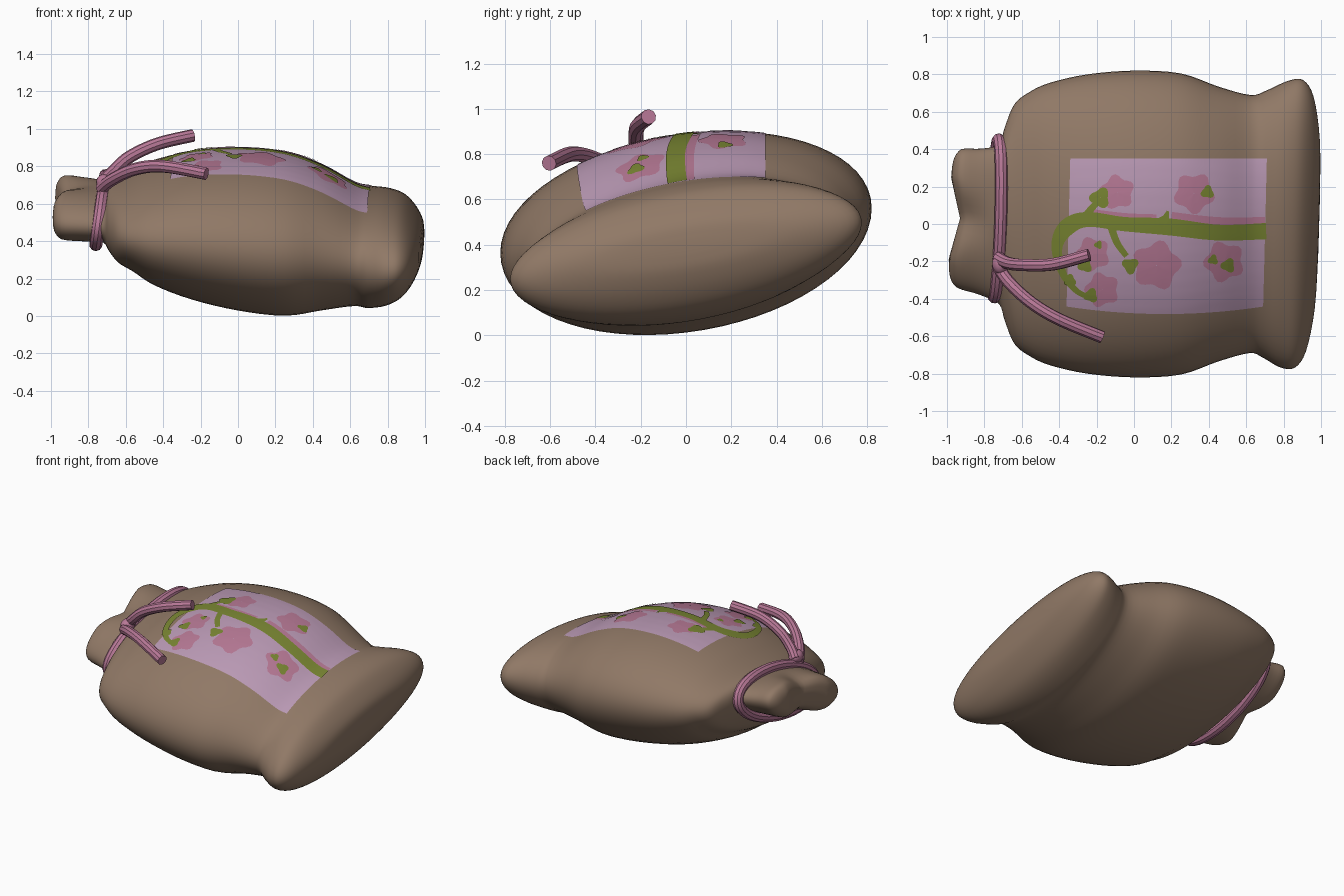
import bpy
import bmesh
from math import sin, cos, pi, exp
from mathutils import Vector
from mathutils.bvhtree import BVHTree

cube = bpy.data.objects.get("Cube")
if cube:
    bpy.data.objects.remove(cube, do_unlink=True)


def material(name, rgb):
    mat = bpy.data.materials.new(name)
    mat.use_nodes = True
    mat.diffuse_color = (*rgb, 1)
    bsdf = mat.node_tree.nodes["Principled BSDF"]
    bsdf.inputs["Base Color"].default_value = (*rgb, 1)
    bsdf.inputs["Roughness"].default_value = 0.8
    return mat


BURLAP = material("burlap brown", (0.28, 0.19, 0.133))
MAUVE = material("pale mauve", (0.49, 0.32, 0.46))
PINK = material("blossom pink", (0.47, 0.19, 0.30))
ROPE = material("ribbon pink", (0.48, 0.19, 0.31))
GREEN = material("leaf green", (0.19, 0.235, 0.032))


def smooth_path(points, steps):
    """Catmull-Rom interpolation through tuples of any length."""
    out = []
    last = len(points) - 1
    for i in range(last):
        p0, p1 = points[max(i - 1, 0)], points[i]
        p2, p3 = points[i + 1], points[min(i + 2, last)]
        for s in range(steps):
            t = s / steps
            out.append([b + 0.5 * t * (c - a + t * (2 * a - 5 * b + 4 * c - d + t * (3 * (b - c) + d - a)))
                        for a, b, c, d in zip(p0, p1, p2, p3)])
    out.append(list(points[-1]))
    return out


def make_object(name, verts, faces, mat, upward=False):
    mesh = bpy.data.meshes.new(name)
    mesh.from_pydata(verts, [], faces)
    bm = bmesh.new()
    bm.from_mesh(mesh)
    bmesh.ops.recalc_face_normals(bm, faces=bm.faces)
    if upward:
        bm.normal_update()
        for face in bm.faces:
            if face.normal.z < 0:
                face.normal_flip()
    for face in bm.faces:
        face.smooth = True
    bm.to_mesh(mesh)
    bm.free()
    mesh.materials.append(mat)
    obj = bpy.data.objects.new(name, mesh)
    bpy.context.collection.objects.link(obj)
    return obj


# Sack: lofted cross-sections as x, half width, centre z, half height, sideways tilt
sections = [
    (-.93, .20, .58, .05, .24), (-.92, .31, .58, .11, .24), (-.88, .37, .58, .15, .24),
    (-.80, .39, .57, .15, .22), (-.72, .43, .56, .145, .2), (-.69, .52, .55, .18, .18),
    (-.64, .64, .525, .22, .15), (-.56, .705, .515, .26, .14), (-.45, .755, .5, .32, .13),
    (-.25, .80, .485, .385, .12), (0, .82, .465, .425, .12), (.25, .805, .44, .428, .12),
    (.45, .735, .42, .38, .12), (.62, .69, .385, .32, .13), (.70, .715, .37, .31, .15),
    (.80, .765, .37, .29, .16), (.88, .77, .375, .25, .16), (.94, .68, .38, .18, .16),
    (.98, .45, .39, .10, .16), (.99, .15, .39, .03, .16),
]
SIDES = 64


def sack_point(section, angle, radius=1):
    x, wide, mid, high, tilt = section
    mouth = min(max((-.74 - x) / .14, 0), 1)
    y = radius * wide * cos(angle)
    pinch = 1 - .35 * mouth * exp(-(y / .13) ** 2)
    z = mid + tilt * y + radius * high * pinch * sin(angle)
    # mouth flares into two lobes, closed end leans slightly
    x += mouth * (.03 * y - .055 * min(1, abs(y) / .22))
    x += min(max((x - .6) / .2, 0), 1) * .03 * y
    return (x, y + .03 * mouth, z)


rings = smooth_path(sections, 4)
verts = [sack_point(r, 2 * pi * j / SIDES) for r in rings for j in range(SIDES)]
faces = []
for i in range(len(rings) - 1):
    for j in range(SIDES):
        a, b = i * SIDES + j, i * SIDES + (j + 1) % SIDES
        faces.append((a, b, b + SIDES, a + SIDES))
first, final = len(verts), len(verts) + 1
verts += [sack_point(rings[0], 0, 0), sack_point(rings[-1], 0, 0)]
base = (len(rings) - 1) * SIDES
for j in range(SIDES):
    k = (j + 1) % SIDES
    faces += [(first, k, j), (final, base + j, base + k)]
make_object("sack", verts, faces, BURLAP)
surface = BVHTree.FromPolygons([Vector(v) for v in verts], faces)


# Painted plates draped onto the sack
def drape(x, y, lift):
    spot, normal, _, _ = surface.ray_cast(Vector((x, y, 3)), Vector((0, 0, -1)))
    if normal.z < 0:
        normal = -normal
    return spot + normal * lift


def grid_plate(name, rows, lift, mat):
    cols = len(rows[0])
    pts = [drape(x, y, lift) for row in rows for x, y in row]
    quads = [(i * cols + j, i * cols + j + 1, (i + 1) * cols + j + 1, (i + 1) * cols + j)
             for i in range(len(rows) - 1) for j in range(cols - 1)]
    make_object(name, pts, quads, mat, True)


def ribbon(name, path, lift, mat):
    pts = smooth_path(path, 8)
    rows = []
    for i, (x, y, half) in enumerate(pts):
        before, after = pts[max(i - 1, 0)], pts[min(i + 1, len(pts) - 1)]
        side = Vector((before[1] - after[1], after[0] - before[0])).normalized() * half
        rows.append([(x + side.x * s, y + side.y * s) for s in (-1, -.5, 0, .5, 1)])
    grid_plate(name, rows, lift, mat)


def blob(name, x, y, size, lift, mat, petals=5, wave=.14):
    rows = []
    for ring in (.02, .35, .7, 1):
        row = []
        for j in range(31):
            t = 2 * pi * j / 30
            r = size * ring * (1 + wave * sin(petals * t + 9 * x))
            row.append((x + r * cos(t), y + r * sin(t)))
        rows.append(row)
    grid_plate(name, rows, lift, mat)


# Label panel
N = 40
grid_plate("label_panel",
           [[(-.36 + 1.05 * i / N + .02 * (j / N - .5) + .01, -.48 + .83 * j / N + .04 * (i / N - .5) ** 2 * (1 - j / N) * 4)
             for j in range(N + 1)] for i in range(N + 1)], .003, MAUVE)

# Blossoms and leaves
blossoms = [(-.09, .17, .085), (.32, .165, .10), (.12, -.22, .12), (.48, -.2, .10),
            (-.17, -.35, .085), (-.22, -.16, .085)]
for n, (x, y, size) in enumerate(blossoms):
    blob(f"blossom_{n + 1}", x, y, size, .005, PINK)
leaves = [(-.18, .14, .05), (.39, .17, .032), (-.02, -.22, .04), (.5, -.22, .035), (.42, -.19, .025),
          (-.26, -.22, .035), (-.23, -.38, .035), (-.34, -.3, .03), (-.19, -.11, .02)]
for n, (x, y, size) in enumerate(leaves):
    blob(f"leaf_{n + 1}", x, y, size, .008, GREEN, 3, .2)

# Stem, side shoots and pink edging
ribbon("stem", [(.705, -.037, .043), (.45, -.045, .042), (.19, -.015, .045), (-.05, 0, .038),
                (-.25, .025, .04), (-.36, -.02, .045), (-.41, -.12, .03), (-.38, -.26, .02),
                (-.3, -.36, .015), (-.2, -.4, .012)], .0065, GREEN)
ribbon("upper_shoot", [(.13, .0, .03), (.165, .03, .02), (.18, .07, .006)], .007, GREEN)
ribbon("lower_shoot", [(-.12, -.02, .02), (-.09, -.1, .018), (-.04, -.17, .015)], .007, GREEN)
ribbon("leaf_shoot", [(-.26, .04, .02), (-.22, .09, .018), (-.18, .13, .015)], .007, GREEN)
ribbon("stem_edging", [(.7, .018, .02), (.45, .015, .022), (.2, .045, .02)], .005, PINK)
ribbon("stem_edging_left", [(.12, .04, .012), (-.05, .045, .014), (-.24, .07, .012)], .005, PINK)


# Tie around the neck
def cord(name, points, radius, closed=False):
    curve = bpy.data.curves.new(name, "CURVE")
    curve.dimensions = "3D"
    curve.bevel_depth = radius
    curve.bevel_resolution = 3
    curve.use_fill_caps = True
    spline = curve.splines.new("POLY")
    spline.points.add(len(points) - 1)
    for point, co in zip(spline.points, points):
        point.co = (*co, 1)
    spline.use_cyclic_u = closed
    curve.materials.append(ROPE)
    obj = bpy.data.objects.new(name, curve)
    bpy.context.collection.objects.link(obj)
    bpy.ops.object.select_all(action="DESELECT")
    obj.select_set(True)
    bpy.context.view_layer.objects.active = obj
    bpy.ops.object.convert(target="MESH")
    bpy.ops.object.shade_smooth_by_angle()


loop = []
for j in range(48):
    t = 2 * pi * j / 48
    y = .03 + .42 * cos(t)
    z = .56 + .2 * y + .165 * sin(t)
    loop.append((-.735 + .14 * (z - .56), y, z))
cord("tie_loop", loop, .035, True)
cord("tie_tail_back", smooth_path([(-.73, -.18, .71), (-.67, -.21, .77), (-.58, -.22, .85),
                                   (-.43, -.215, .92), (-.24, -.165, .965)], 6), .034)
cord("tie_tail_front", smooth_path([(-.73, -.22, .68), (-.67, -.31, .73), (-.55, -.42, .785),
                                    (-.4, -.51, .8), (-.17, -.605, .76)], 6), .034)

# Knot
bpy.ops.mesh.primitive_uv_sphere_add(segments=20, ring_count=12, radius=.048, location=(-.715, -.21, .715))
knot = bpy.context.object
knot.name = "tie_knot"
knot.scale = (.9, 1.2, .9)
knot.data.materials.append(ROPE)
bpy.ops.object.shade_smooth()
